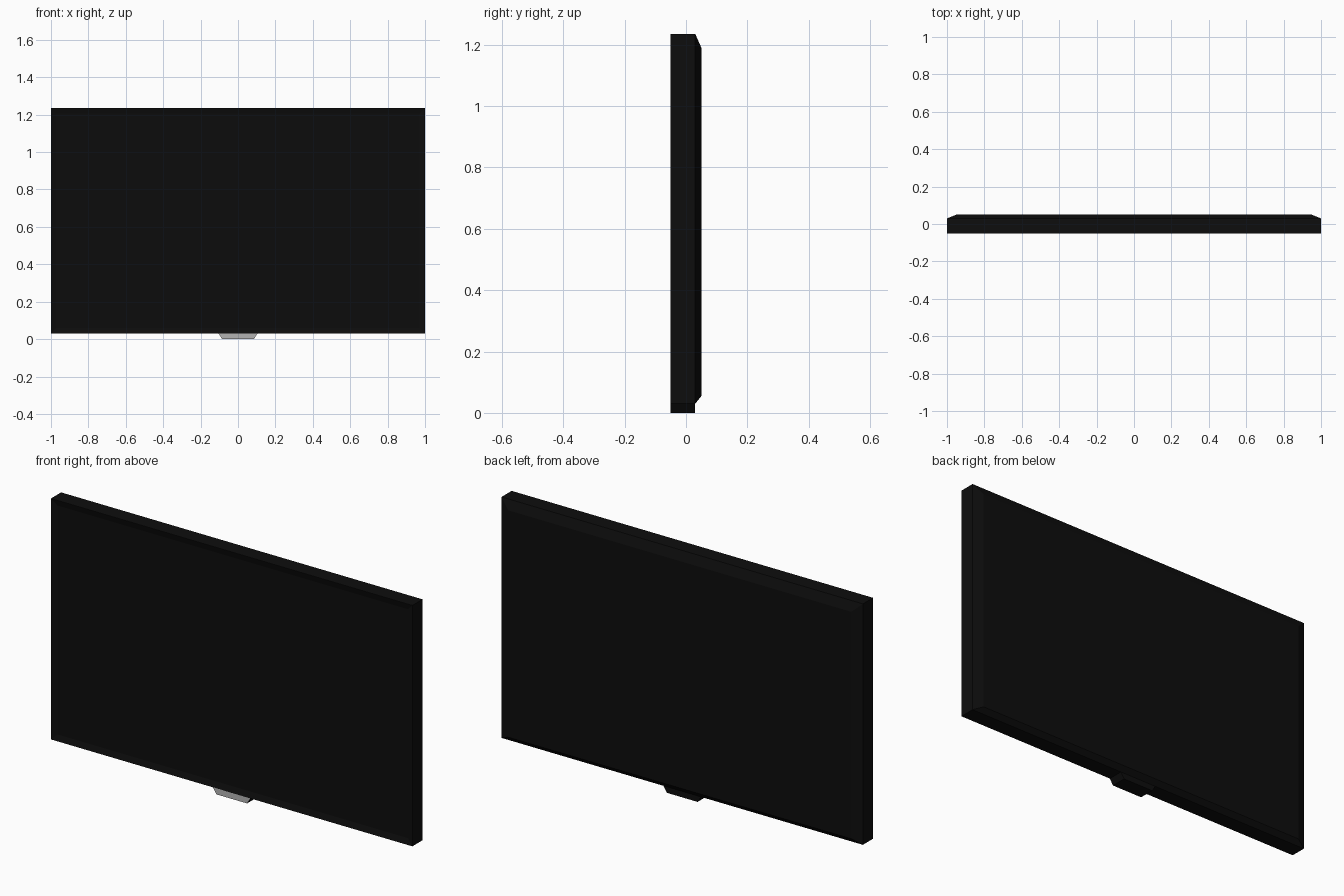
import bpy
import bmesh

if "Cube" in bpy.data.objects:
    bpy.data.objects.remove(bpy.data.objects["Cube"], do_unlink=True)


def make_material(name, value):
    mat = bpy.data.materials.new(name)
    mat.use_nodes = True
    color = (value, value, value, 1)
    mat.diffuse_color = color
    mat.node_tree.nodes["Principled BSDF"].inputs["Base Color"].default_value = color
    return mat


black = make_material("casing black", 0.004)
screen_black = make_material("screen black", 0.0038)
silver = make_material("silver grey", 0.45)


def loft(name, loops, materials):
    """Bridge a series of four-point loops from front to back and cap both ends."""
    bm = bmesh.new()
    rings = [[bm.verts.new(p) for p in loop] for loop in loops]
    front = bm.faces.new(rings[0])
    bm.faces.new(rings[-1][::-1])
    for a, b in zip(rings, rings[1:]):
        for i in range(4):
            j = (i + 1) % 4
            bm.faces.new((a[i], b[i], b[j], a[j]))
    bmesh.ops.recalc_face_normals(bm, faces=bm.faces)
    front.material_index = 1
    mesh = bpy.data.meshes.new(name)
    bm.to_mesh(mesh)
    bm.free()
    for mat in materials:
        mesh.materials.append(mat)
    obj = bpy.data.objects.new(name, mesh)
    bpy.context.collection.objects.link(obj)
    return obj


def section(y, bottom_half, top_half, bottom, top):
    return [(-bottom_half, y, bottom), (bottom_half, y, bottom),
            (top_half, y, top), (-top_half, y, top)]


# Television casing: sunken screen, sloped bezel, straight sides, chamfered back
loft("television_casing", [
    section(-0.042, 0.97, 0.97, 0.06, 1.205),
    section(-0.05, 0.998, 0.998, 0.032, 1.233),
    section(-0.05, 1.0, 1.0, 0.03, 1.235),
    section(0.03, 1.0, 1.0, 0.03, 1.235),
    section(0.05, 0.95, 0.95, 0.055, 1.19),
], [black, screen_black])

# Tapered tab under the screen with a silver front
loft("lower_tab", [
    section(-0.05, 0.085, 0.105, 0.0, 0.032),
    section(0.03, 0.085, 0.105, 0.0, 0.032),
], [black, silver])
